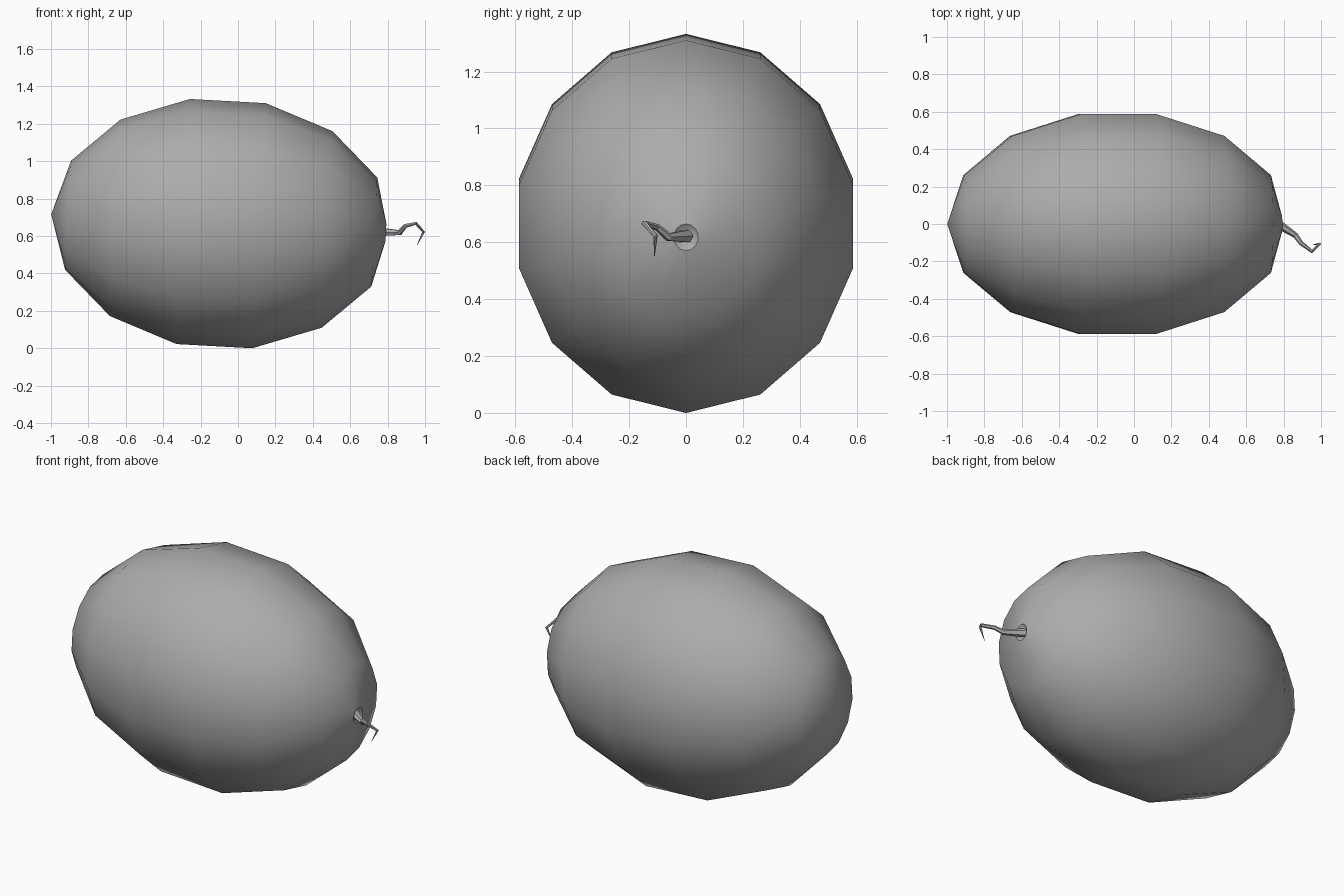
import bpy, bmesh, math
from mathutils import Matrix

if "Cube" in bpy.data.objects:
    bpy.data.objects.remove(bpy.data.objects["Cube"])

SIDES, RINGS = 14, 7
LEN, RY, RZ = 0.91, 0.618, 0.673

# Dark grey shared by both parts
grey = bpy.data.materials.new("dark_grey")
grey.diffuse_color = (0.415, 0.415, 0.415, 1)
grey.use_nodes = True
grey.node_tree.nodes["Principled BSDF"].inputs["Base Color"].default_value = grey.diffuse_color

# Melon body: rings swept along x, with a small dimple at the stem end
rings = [(-LEN * math.cos(math.pi * i / RINGS), math.sin(math.pi * i / RINGS))
         for i in range(1, RINGS)]
rings.append((0.882, 0.07))

bm = bmesh.new()
loops = []
for x, s in rings:
    loops.append([bm.verts.new((x,
                                s * RY * math.sin(2 * math.pi * k / SIDES),
                                s * RZ * math.cos(2 * math.pi * k / SIDES)))
                  for k in range(SIDES)])
for a, b in zip(loops, loops[1:]):
    for k in range(SIDES):
        n = (k + 1) % SIDES
        bm.faces.new((a[k], a[n], b[n], b[k]))
for loop, x in ((loops[0], -LEN), (loops[-1], 0.85)):
    pole = bm.verts.new((x, 0, 0))
    for k in range(SIDES):
        bm.faces.new((pole, loop[k], loop[(k + 1) % SIDES]))
bmesh.ops.recalc_face_normals(bm, faces=bm.faces)
for f in bm.faces:
    f.smooth = True
# Crisp rim around the dimple
rim = set(loops[-1])
for e in bm.edges:
    if e.verts[0] in rim and e.verts[1] in rim:
        e.smooth = False
# Slight droop towards the stem end
bm.transform(Matrix.Translation((-0.09, 0, 0.666)) @ Matrix.Rotation(0.055, 4, 'Y'))
mesh = bpy.data.meshes.new("melon_body")
bm.to_mesh(mesh)
bm.free()
mesh.materials.append(grey)
bpy.context.collection.objects.link(bpy.data.objects.new("melon_body", mesh))

# Crooked tapering stem
path = [(0.755, 0.01, 0.622, 0.026), (0.865, -0.062, 0.618, 0.015),
        (0.893, -0.102, 0.653, 0.012), (0.952, -0.147, 0.667, 0.010),
        (0.992, -0.107, 0.622, 0.008), (0.957, -0.111, 0.55, 0.001)]
curve = bpy.data.curves.new("stem", 'CURVE')
curve.dimensions = '3D'
curve.bevel_depth = 1.0
curve.bevel_resolution = 1
curve.use_fill_caps = True
curve.materials.append(grey)
spline = curve.splines.new('POLY')
spline.points.add(len(path) - 1)
for p, (x, y, z, r) in zip(spline.points, path):
    p.co = (x, y, z, 1)
    p.radius = r
spline.use_smooth = False
bpy.context.collection.objects.link(bpy.data.objects.new("stem", curve))
